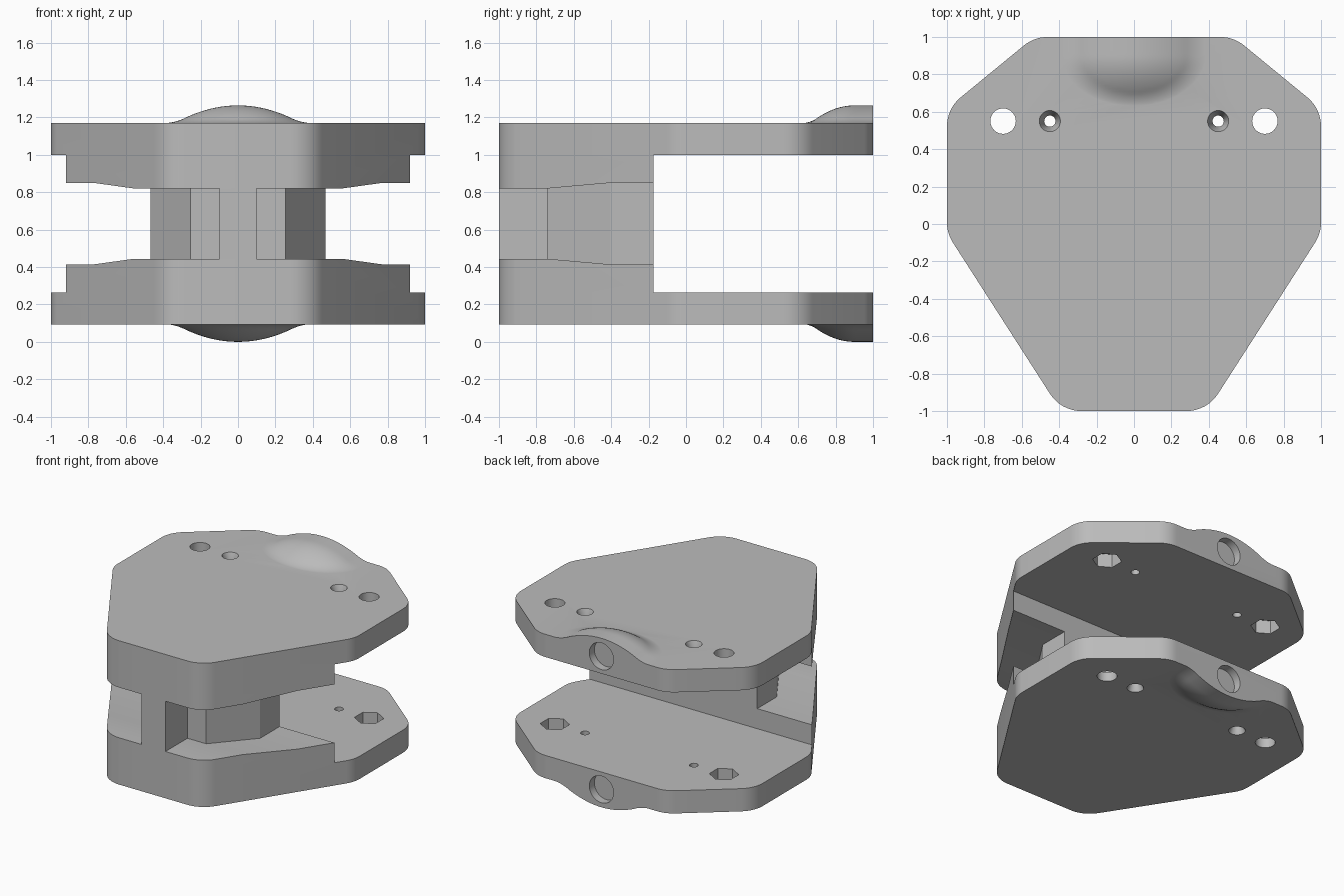
import bpy, bmesh, math
from mathutils import Vector, Matrix

cube = bpy.data.objects.get("Cube")
if cube:
    bpy.data.objects.remove(cube, do_unlink=True)

MID, TOP, INNER = 0.632, 1.17, 1.0      # mirror plane, outer face, inner face

grey = bpy.data.materials.new("plain_grey")
grey.use_nodes = True
colour = (0.5, 0.5, 0.5, 1)
grey.diffuse_color = colour
grey.node_tree.nodes["Principled BSDF"].inputs["Base Color"].default_value = colour


def finish(name, bm):
    bmesh.ops.recalc_face_normals(bm, faces=bm.faces)
    mesh = bpy.data.meshes.new(name)
    bm.to_mesh(mesh)
    bm.free()
    mesh.materials.append(grey)
    obj = bpy.data.objects.new(name, mesh)
    bpy.context.collection.objects.link(obj)
    return obj


def prism(name, points, direction):
    """Extrude a closed 3D outline along a direction."""
    bm = bmesh.new()
    face = bm.faces.new([bm.verts.new(p) for p in points])
    result = bmesh.ops.extrude_face_region(bm, geom=[face])
    verts = [g for g in result["geom"] if isinstance(g, bmesh.types.BMVert)]
    bmesh.ops.translate(bm, vec=direction, verts=verts)
    return finish(name, bm)


def drill(name, sides, r_low, r_high, low, high, x=0, y=0, turn=0):
    """Vertical cylinder or cone between two heights."""
    bm = bmesh.new()
    place = Matrix.Translation((x, y, (low + high) / 2)) @ Matrix.Rotation(turn, 4, "Z")
    bmesh.ops.create_cone(bm, cap_ends=True, segments=sides, radius1=r_low,
                          radius2=r_high, depth=high - low, matrix=place)
    return finish(name, bm)


def combine(target, tool, operation="DIFFERENCE"):
    tool.hide_render = True
    mod = target.modifiers.new("combine", "BOOLEAN")
    mod.operation, mod.solver, mod.object = operation, "EXACT", tool
    bpy.context.view_layer.objects.active = target
    bpy.ops.object.modifier_apply(modifier=mod.name)
    bpy.data.objects.remove(tool, do_unlink=True)


def rounded(corners, radius, steps=8):
    """Round every corner of a 2D polygon with an arc."""
    out = []
    for i, c in enumerate(corners):
        c = Vector(c)
        a = (Vector(corners[i - 1]) - c).normalized()
        b = (Vector(corners[(i + 1) % len(corners)]) - c).normalized()
        half = a.angle(b) / 2
        centre = c + (a + b).normalized() * radius / math.sin(half)
        start = c + a * radius / math.tan(half) - centre
        sweep = math.pi - 2 * half
        for k in range(steps + 1):
            t = sweep * k / steps
            out.append(centre + Matrix.Rotation(t, 2) @ start)
    return out


def mirrored(half):
    return half + [(-x, y) for x, y in reversed(half)]


def bump_height(x, y):
    d = math.hypot(x, max(0, 0.9 - y) / 0.7)
    if d < 0.28:
        return 0.094 - 0.83 * d * d
    return 0.029 * max(0, (0.40 - d) / 0.12) ** 2 - 0.0008


# Upper clamp half: rounded outline, deep block in front, thin plate behind
outline = rounded(mirrored([(0.39, -1), (1, -0.05), (1, 0.617), (0.533, 1)]), 0.2)
upper = prism("upper_half", [(p.x, p.y, 0.82) for p in outline], (0, 0, TOP - 0.82))
under = [(-0.175, INNER), (1.5, INNER), (1.5, 0.5), (-1.5, 0.5),
         (-1.5, 0.8201), (-0.74, 0.8201), (-0.405, 0.85), (-0.175, 0.85)]
combine(upper, prism("underside_cutter", [(-2, y, z) for y, z in under], (4, 0, 0)))

# Smooth bump at the back edge
bm = bmesh.new()
NX, NY = 44, 26
bmesh.ops.create_grid(bm, x_segments=NX, y_segments=NY, size=0.5)
for v in bm.verts:
    x, y = v.co.x * 0.84, 0.8 + v.co.y * 0.4
    v.co = (x, y, TOP + bump_height(x, y))
rim = [e for e in bm.edges if e.is_boundary]
wall = bmesh.ops.extrude_edge_only(bm, edges=rim)["geom"]
low_edges = [g for g in wall if isinstance(g, bmesh.types.BMEdge) and g.is_boundary]
for v in {v for e in low_edges for v in e.verts}:
    v.co.z = 1.08
bmesh.ops.contextual_create(bm, geom=low_edges)
combine(upper, finish("bump", bm), "UNION")

# Round recess in the back edge
recess = drill("recess_cutter", 48, 0.1, 0.1, -0.07, 0.07)
recess.data.transform(Matrix.Translation((0, 1.01, 1.13)) @ Matrix.Rotation(math.pi / 2, 4, "X"))
combine(upper, recess)

# Bolt holes with hex nut pockets, and countersunk screw holes
for side in (-1, 1):
    bolt, screw = side * 0.7, side * 0.45
    combine(upper, drill("bolt_hole", 40, 0.068, 0.068, 0.9, 1.3, bolt, 0.55))
    combine(upper, drill("nut_pocket", 6, 0.1, 0.1, 0.9, 1.1, bolt, 0.55))
    combine(upper, drill("screw_hole", 32, 0.03, 0.03, 0.9, 1.3, screw, 0.55))
    combine(upper, drill("countersink", 32, 0.03, 0.057, 1.10, TOP + 0.001, screw, 0.55))

# Lower half is the upper half flipped about the middle
mesh = upper.data.copy()
mesh.transform(Matrix.Translation((0, 0, 2 * MID)) @ Matrix.Scale(-1, 4, (0, 0, 1)))
mesh.flip_normals()
lower = bpy.data.objects.new("lower_half", mesh)
bpy.context.collection.objects.link(lower)

# Core joining both halves, with a narrow rib at the front
core_plan = mirrored([(0.1, -1), (0.1, -0.74), (0.255, -0.74), (0.467, -0.405), (0.467, -0.175)])
core = prism("core", [(x, y, 2 * MID - 0.85) for x, y in core_plan], (0, 0, 1.7 - 2 * MID))

for obj in (upper, lower, core):
    bpy.ops.object.select_all(action="DESELECT")
    obj.select_set(True)
    bpy.context.view_layer.objects.active = obj
    bpy.ops.object.shade_smooth_by_angle(angle=math.radians(25))
